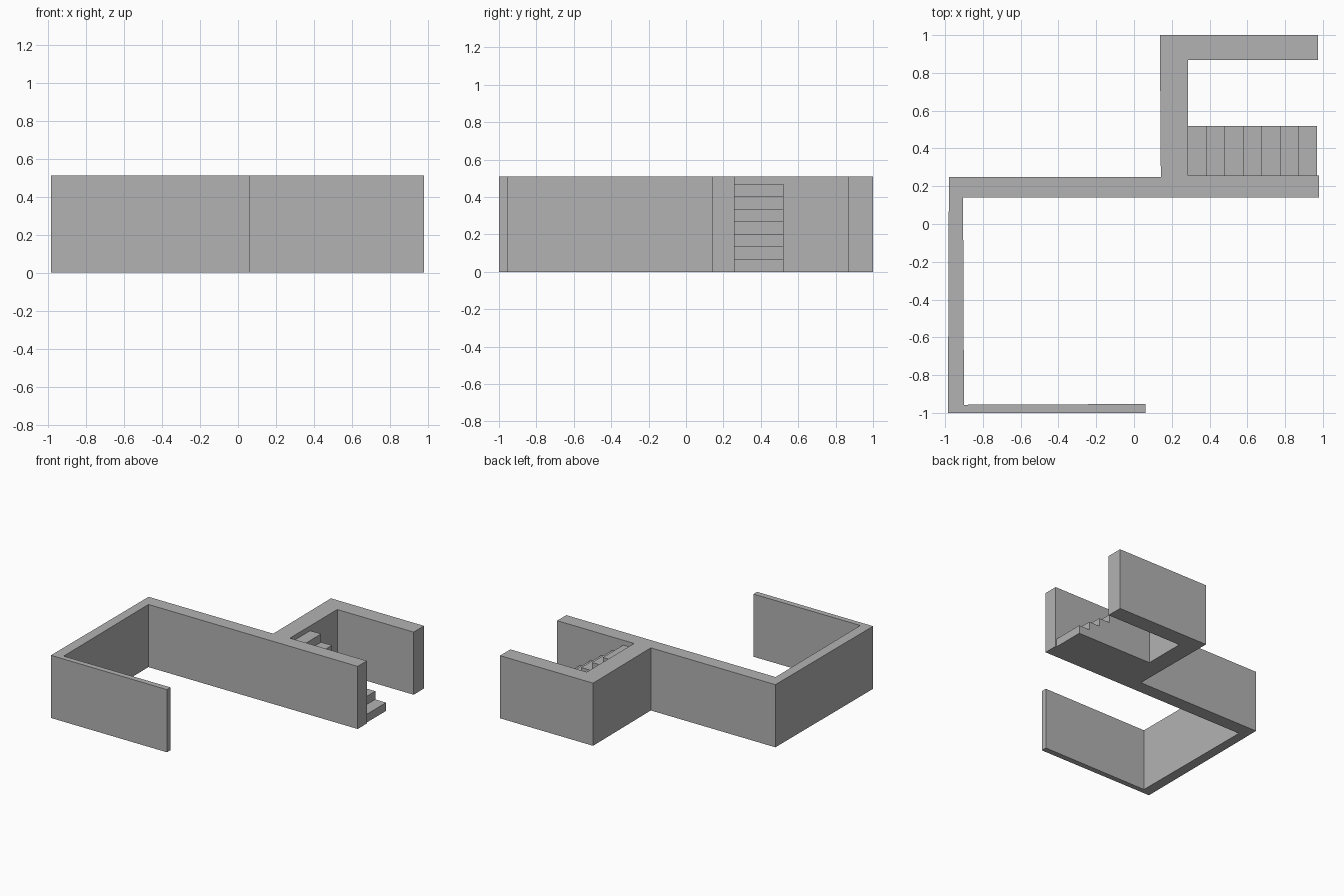
import bpy
import bmesh
from mathutils import Vector

cube = bpy.data.objects.get("Cube")
if cube:
    bpy.data.objects.remove(cube, do_unlink=True)

HEIGHT = 0.51

grey = bpy.data.materials.new("plain grey")
grey.use_nodes = True
colour = (0.45, 0.45, 0.45, 1)
grey.diffuse_color = colour
grey.node_tree.nodes["Principled BSDF"].inputs["Base Color"].default_value = colour


def extrude_profile(name, points, offset):
    """Extrude a closed flat outline along an offset into a solid."""
    bm = bmesh.new()
    face = bm.faces.new([bm.verts.new(p) for p in points])
    result = bmesh.ops.extrude_face_region(bm, geom=[face], use_keep_orig=True)
    moved = [g for g in result["geom"] if isinstance(g, bmesh.types.BMVert)]
    bmesh.ops.translate(bm, verts=moved, vec=Vector(offset))
    bmesh.ops.recalc_face_normals(bm, faces=bm.faces)
    mesh = bpy.data.meshes.new(name)
    bm.to_mesh(mesh)
    bm.free()
    mesh.materials.append(grey)
    obj = bpy.data.objects.new(name, mesh)
    bpy.context.collection.objects.link(obj)
    return obj


# Continuous wall, followed around its plan outline
plan = [
    (-0.985, -1.0), (0.06, -1.0), (0.06, -0.953), (-0.90, -0.957),
    (-0.905, 0.14), (0.98, 0.14), (0.98, 0.258), (0.287, 0.258),
    (0.287, 0.867), (0.975, 0.867), (0.975, 1.0), (0.137, 1.0),
    (0.142, 0.25), (-0.98, 0.25),
]
extrude_profile("walls", [(x, y, 0) for x, y in plan], (0, 0, HEIGHT))

# Solid staircase rising toward the cross wall
STEPS = 7
START, END = 0.97, 0.287
tread = (START - END) / STEPS
riser = 0.47 / STEPS
profile = [(END, 0), (START, 0)]
for i in range(STEPS):
    z = (i + 1) * riser
    profile += [(START - i * tread, z), (START - (i + 1) * tread, z)]
extrude_profile("staircase", [(x, 0.258, z) for x, z in profile], (0, 0.262, 0))
